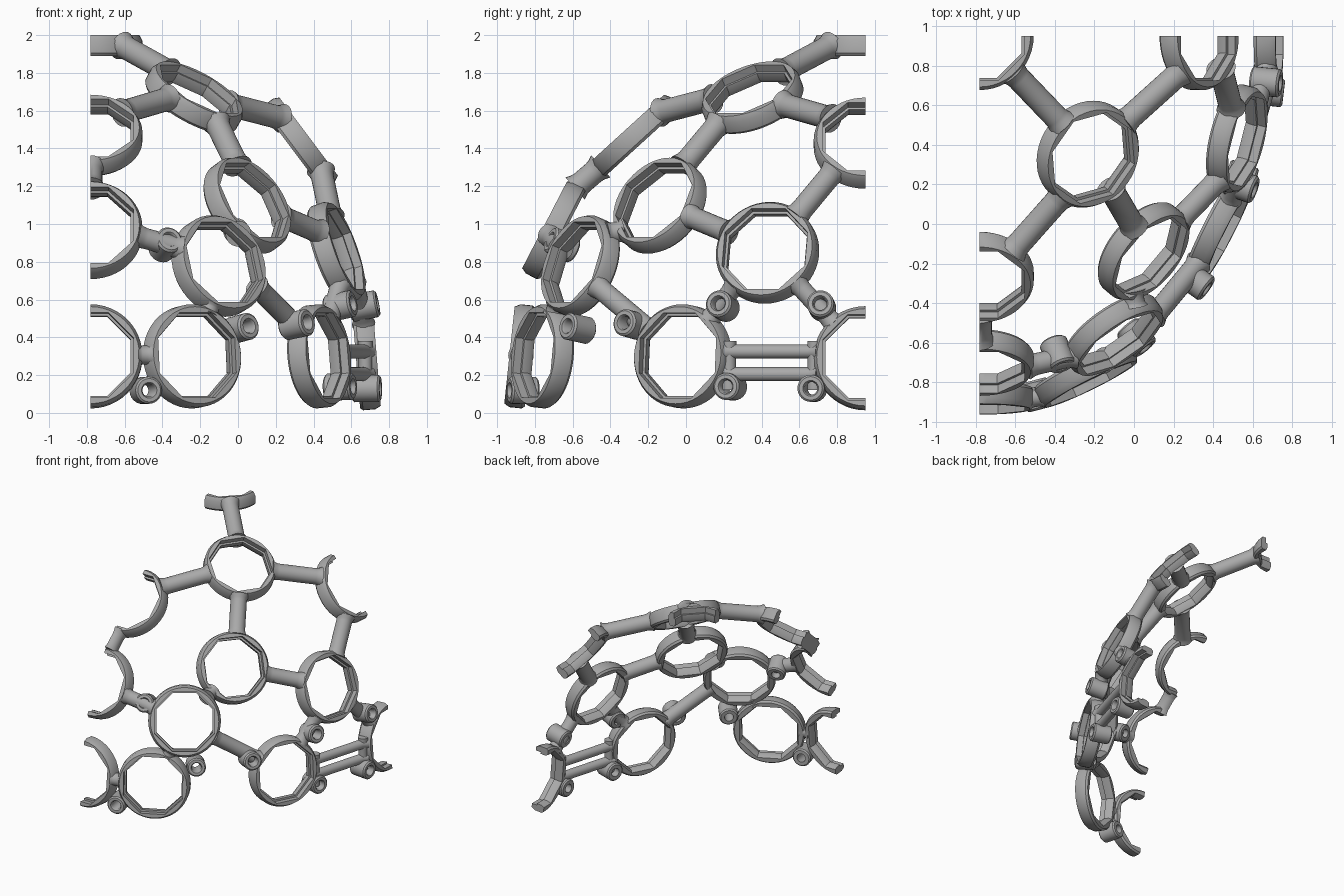
import bpy, bmesh, math
from mathutils import Vector, Matrix

cube = bpy.data.objects.get("Cube")
if cube:
    bpy.data.objects.remove(cube)

grey = bpy.data.materials.new("plain_grey")
grey.use_nodes = True
COLOUR = (0.4, 0.4, 0.4, 1)
grey.diffuse_color = COLOUR
grey.node_tree.nodes["Principled BSDF"].inputs["Base Color"].default_value = COLOUR

# Dome: an ellipsoid whose corner quarter is kept
CENTRE = Vector((-0.78, 0.95, 0.1))
RADII = (1.48, 1.85, 1.87)
SEG = 48


def dome_normal(p):
    d = Vector(p) - CENTRE
    return Vector([d[i] / RADII[i] ** 2 for i in range(3)]).normalized()


def frame(origin, n):
    """Matrix with local z along n and local x level."""
    u = Vector((0, 0, 1)).cross(n)
    u = u.normalized() if u.length > 0.1 else Vector((1, 0, 0))
    u = (u - n * u.dot(n)).normalized()
    v = n.cross(u)
    m = Matrix((u, v, n)).transposed().to_4x4()
    m.translation = origin
    return m


def finish(name, bm, angle=35):
    """Trim to the quarter, cap the cuts and make the object."""
    bmesh.ops.recalc_face_normals(bm, faces=bm.faces)
    for co, no in (((-0.78, 0, 0), (-1, 0, 0)), ((0, 0.95, 0), (0, 1, 0)), ((0, 0, 0), (0, 0, -1))):
        bmesh.ops.bisect_plane(bm, geom=bm.verts[:] + bm.edges[:] + bm.faces[:],
                               plane_co=co, plane_no=no, clear_outer=True)
        edges = [e for e in bm.edges if e.is_boundary]
        if edges:
            bmesh.ops.holes_fill(bm, edges=edges, sides=0)
    bmesh.ops.recalc_face_normals(bm, faces=bm.faces)
    mesh = bpy.data.meshes.new(name)
    bm.to_mesh(mesh)
    bm.free()
    mesh.materials.append(grey)
    ob = bpy.data.objects.new(name, mesh)
    bpy.context.collection.objects.link(ob)
    bpy.ops.object.select_all(action='DESELECT')
    ob.select_set(True)
    bpy.context.view_layer.objects.active = ob
    bpy.ops.object.shade_smooth_by_angle(angle=math.radians(angle))
    return ob


def lathe(profile, matrix, closed, seg=SEG):
    """Spin (radius, height, octagonal) points around local z."""
    bm = bmesh.new()
    loops = []
    for r, z, octagonal in profile:
        loop = []
        for i in range(seg):
            a = math.tau * i / seg
            off = (a + math.pi / 8) % (math.pi / 4) - math.pi / 8
            rr = r / math.cos(off) if octagonal else r
            loop.append(bm.verts.new(matrix @ Vector((rr * math.cos(a), rr * math.sin(a), z))))
        loops.append(loop)
    pairs = list(zip(loops, loops[1:]))
    if closed:
        pairs.append((loops[-1], loops[0]))
    else:
        bm.faces.new(loops[0])
        bm.faces.new(loops[-1])
    for a, b in pairs:
        for i in range(seg):
            j = (i + 1) % seg
            bm.faces.new((a[i], a[j], b[j], b[i]))
    return bm


# Rings: round outside, stepped octagonal opening
RINGS = {
    "front_low": (-0.24, -0.76, 0.30), "side_low": (0.43, -0.02, 0.30),
    "front_edge_low": (-0.78, -0.88, 0.30), "side_edge_low": (0.68, 0.95, 0.29),
    "front_mid": (-0.10, -0.56, 0.78), "centre": (0.05, -0.14, 1.10),
    "side_mid": (0.52, 0.43, 0.85), "upper": (-0.23, 0.35, 1.67),
    "front_edge_mid": (-0.78, -0.70, 0.97), "front_edge_high": (-0.78, -0.27, 1.47),
    "side_edge_high": (0.33, 0.95, 1.43), "crown": (-0.78, 0.95, 1.945),
}
RINGS = {k: Vector(v) for k, v in RINGS.items()}
RING_PROFILE = [
    (0.262, -0.055, False), (0.274, -0.04, False), (0.274, 0.025, False),
    (0.258, 0.055, False), (0.226, 0.055, True), (0.226, 0.01, True),
    (0.212, 0.01, True), (0.212, -0.03, True), (0.224, -0.055, True),
]
for name, c in RINGS.items():
    finish(name + "_ring", lathe(RING_PROFILE, frame(c, dome_normal(c)), True), 30)


# Struts: round bars flaring where they meet the rings
def bar(name, a, b, r, flare):
    axis = b - a
    length = axis.length
    f = min(0.05, length * 0.3)
    prof = [(flare, 0, False), (r * 1.05, f * 0.6, False), (r, f, False),
            (r, length - f, False), (r * 1.05, length - f * 0.6, False), (flare, length, False)]
    finish(name, lathe(prof, frame(a, axis.normalized()), False, 24), 40)


def rim_point(a, b, reach=0.245):
    """Point on ring a's rim facing ring b."""
    n, d = dome_normal(RINGS[a]), RINGS[b] - RINGS[a]
    return RINGS[a] + (d - n * d.dot(n)).normalized() * reach


STRUTS = [
    ("crown", "upper", 0.062), ("upper", "front_edge_high", 0.062),
    ("upper", "side_edge_high", 0.062), ("upper", "centre", 0.062),
    ("centre", "side_mid", 0.058), ("centre", "front_mid", 0.055),
    ("front_edge_high", "front_edge_mid", 0.062), ("front_edge_mid", "front_mid", 0.055),
    ("front_mid", "side_low", 0.055), ("front_mid", "front_low", 0.05),
    ("side_mid", "side_edge_high", 0.06), ("side_mid", "side_low", 0.05),
    ("side_mid", "side_edge_low", 0.05), ("front_low", "front_edge_low", 0.05),
]
for a, b, r in STRUTS:
    bar(a + "_to_" + b + "_strut", rim_point(a, b), rim_point(b, a), r, r * 1.25)

# Screw bosses: tubes with a chamfered rim, placed by outer face centre
BOSSES = {
    "front_upper": (-0.36, -0.72, 0.92), "front_lower": (-0.47, -0.935, 0.12),
    "front_inner": (0.06, -0.63, 0.46), "corner": (0.37, -0.33, 0.48),
    "side_upper": (0.61, 0.17, 0.58), "side_rear_upper": (0.74, 0.71, 0.58),
    "side_lower": (0.61, 0.21, 0.14), "side_rear_lower": (0.755, 0.66, 0.13),
}
BOSS_PROFILE = [
    (0.062, -0.15, False), (0.072, -0.14, False), (0.072, -0.01, False), (0.062, 0, False),
    (0.042, 0, False), (0.034, -0.012, False), (0.034, -0.15, False),
]
for name, p in BOSSES.items():
    finish(name + "_boss", lathe(BOSS_PROFILE, frame(Vector(p), dome_normal(p)), True, 24))

# Slotted bracket between the two low side rings
near, far = Vector((0.54, 0.21, 0)), Vector((0.68, 0.70, 0))
for label, z in (("upper", 0.325), ("lower", 0.205)):
    up = Vector((0, 0, z))
    bar("bracket_" + label + "_bar", near + up, far + up, 0.037, 0.05)
for label, t in (("near", 0.04), ("far", 0.96)):
    foot = near.lerp(far, t)
    bar("bracket_" + label + "_post", foot + Vector((0, 0, 0.12)), foot + Vector((0, 0, 0.38)), 0.036, 0.038)
